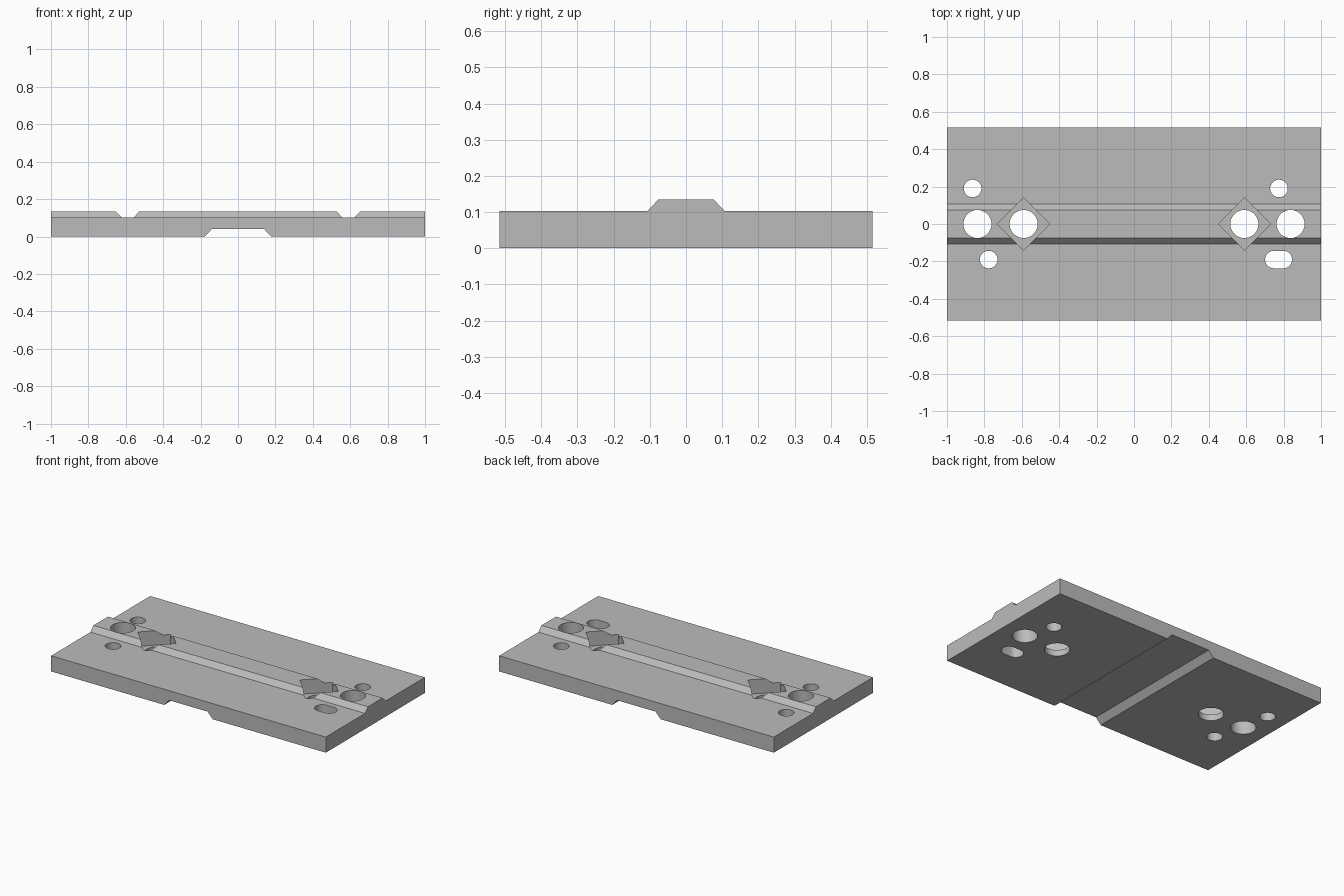
import bpy
import bmesh
import math
from mathutils import Matrix, Vector

cube = bpy.data.objects.get("Cube")
if cube:
    bpy.data.objects.remove(cube, do_unlink=True)

HALF_Y, TOP, RIDGE_TOP, FLOOR = 0.515, 0.103, 0.135, 0.04
BIG_R, SMALL_R = 0.075, 0.047

grey = bpy.data.materials.new("plain grey")
grey.use_nodes = True
colour = (0.5, 0.5, 0.5, 1)
grey.diffuse_color = colour
grey.node_tree.nodes["Principled BSDF"].inputs["Base Color"].default_value = colour


def prism(name, outline, direction):
    """Extrude a closed outline of 3D points along a direction."""
    bm = bmesh.new()
    face = bm.faces.new([bm.verts.new(p) for p in outline])
    side = bmesh.ops.extrude_face_region(bm, geom=[face])
    moved = [v for v in side["geom"] if isinstance(v, bmesh.types.BMVert)]
    bmesh.ops.translate(bm, verts=moved, vec=Vector(direction))
    bmesh.ops.recalc_face_normals(bm, faces=bm.faces)
    mesh = bpy.data.meshes.new(name)
    bm.to_mesh(mesh)
    bm.free()
    mesh.materials.append(grey)
    obj = bpy.data.objects.new(name, mesh)
    bpy.context.collection.objects.link(obj)
    return obj


def slot_outline(x, y, r, stretch=0.0, z=-0.1, steps=48):
    """Circle, optionally pulled apart along x into a slot."""
    pts = []
    for i in range(steps):
        a = 2 * math.pi * (i + 0.5) / steps
        c = math.cos(a)
        pts.append((x + r * c + math.copysign(stretch, c), y + r * math.sin(a), z))
    return pts


# Base plate: side profile with the raised ridge, run along x
half = [(HALF_Y, 0), (HALF_Y, TOP), (0.107, TOP), (0.076, RIDGE_TOP)]
profile = half + [(-y, z) for y, z in reversed(half)]
plate = prism("base_plate", [(-1, y, z) for y, z in profile], (2, 0, 0))

cutters = []

# Tapered groove across the underside
groove = [(0.195, -0.02), (0.14, 0.04), (-0.14, 0.04), (-0.195, -0.02)]
cutters.append(prism("groove_cutter", [(x, -0.6, z) for x, z in groove], (0, 1.2, 0)))

# Diamond pockets and large through holes, on both ends
for side, word in ((-1, "right"), (1, "left")):
    cx = 0.59 * side
    diamond = [(cx + 0.14 * math.cos(a), 0.14 * math.sin(a), FLOOR)
               for a in (0, math.pi / 2, math.pi, 3 * math.pi / 2)]
    cutters.append(prism(f"{word}_pocket_cutter", diamond, (0, 0, 0.3)))
    for x in (0.59, 0.837):
        cutters.append(prism(f"{word}_large_hole_cutter",
                             slot_outline(x * side, 0, BIG_R), (0, 0, 0.4)))

# Small holes and one slot
for x, y, stretch in ((-0.863, 0.19, 0), (0.775, 0.19, 0),
                      (-0.777, -0.19, 0), (0.773, -0.19, 0.025)):
    cutters.append(prism("small_hole_cutter",
                         slot_outline(x, y, SMALL_R, stretch), (0, 0, 0.4)))

for cutter in cutters:
    cutter.hide_render = True
    mod = plate.modifiers.new(cutter.name, "BOOLEAN")
    mod.operation = "DIFFERENCE"
    mod.solver = "EXACT"
    mod.object = cutter

# Apply the cuts, then drop the cutters
bpy.context.view_layer.update()
result = plate.evaluated_get(bpy.context.evaluated_depsgraph_get())
cut_mesh = bpy.data.meshes.new_from_object(result)
plate.modifiers.clear()
plate.data = cut_mesh
cut_mesh.name = "base_plate"
for cutter in cutters:
    bpy.data.objects.remove(cutter, do_unlink=True)

# Smooth hole walls, crisp edges elsewhere
bpy.ops.object.select_all(action="DESELECT")
plate.select_set(True)
bpy.context.view_layer.objects.active = plate
bpy.ops.object.shade_smooth_by_angle(angle=math.radians(25))
